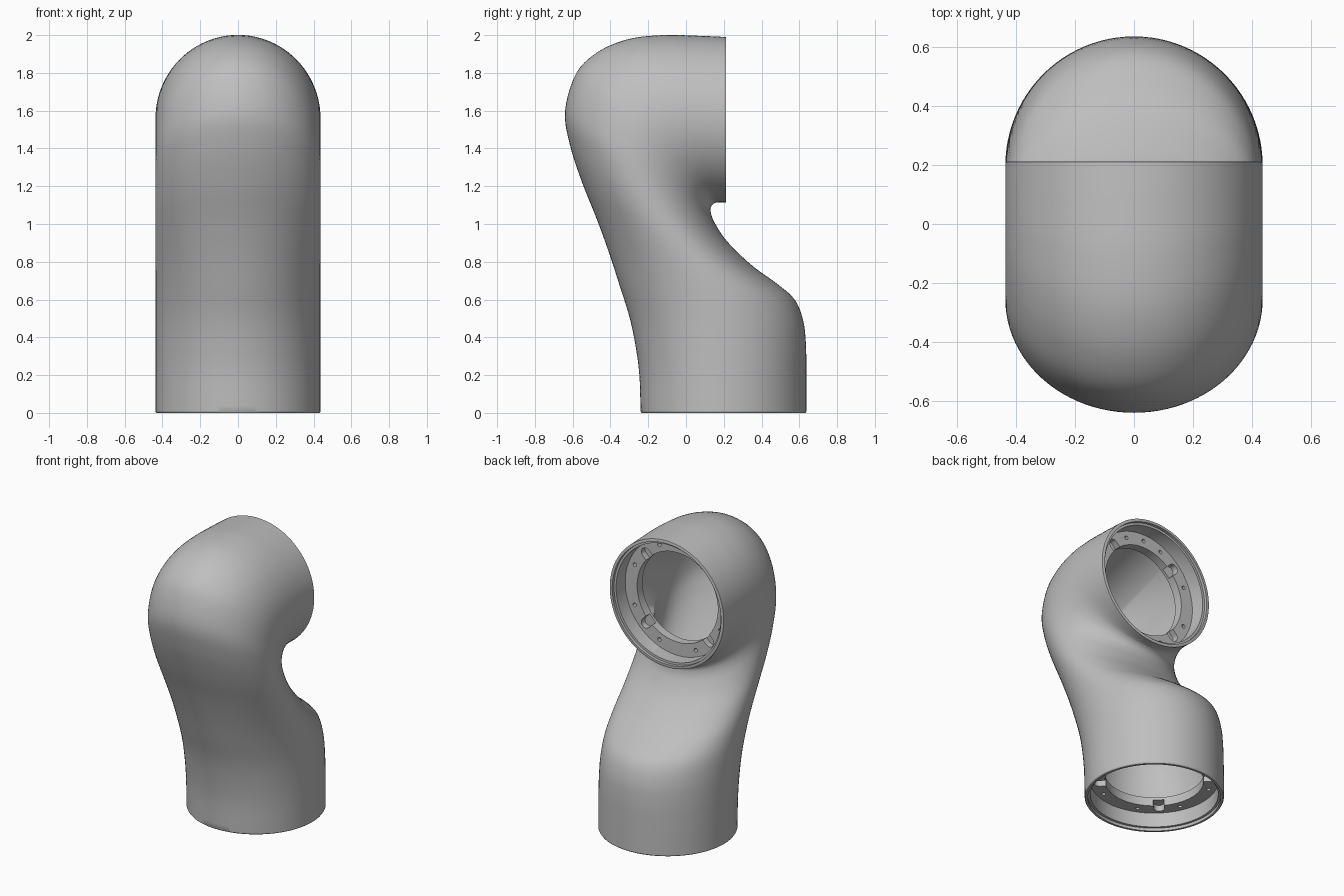
import bpy
import bmesh
from math import pi, sin, cos, radians
from mathutils import Vector, Matrix

cube = bpy.data.objects.get("Cube")
if cube:
    bpy.data.objects.remove(cube, do_unlink=True)

HALF_WIDTH = 0.437
SEGMENTS = 96
STEPS = 5

grey = bpy.data.materials.new("light grey")
grey.use_nodes = True
colour = (0.52, 0.52, 0.52, 1)
grey.diffuse_color = colour
grey.node_tree.nodes["Principled BSDF"].inputs["Base Color"].default_value = colour

# Stations along the link: front (y, z) and back (y, z) of each section
STATIONS = [Vector(s) for s in (
    (-.24, 0, .637, 0), (-.247, .2, .637, .2), (-.268, .36, .635, .36),
    (-.30, .51, .62, .49), (-.35, .67, .575, .6), (-.405, .84, .48, .685),
    (-.47, 1.02, .35, .78), (-.55, 1.22, .22, .905), (-.615, 1.42, .15, 1.01),
    (-.64, 1.6, .13, 1.07), (-.58, 1.8, .135, 1.095), (-.46, 1.915, .15, 1.11),
    (-.3, 1.98, .165, 1.114), (-.12, 2, .185, 1.115), (.05, 1.997, .2, 1.115),
    (.213, 1.99, .213, 1.115))]


def spline(points, steps):
    """Smooth curve passing through all stations."""
    pts = [2 * points[0] - points[1]] + points + [2 * points[-1] - points[-2]]
    out = []
    for a, b, c, d in zip(pts, pts[1:], pts[2:], pts[3:]):
        for k in range(steps):
            t = k / steps
            out.append(0.5 * (2 * b + (c - a) * t + (2 * a - 5 * b + 4 * c - d) * t * t
                              + (3 * b - a - 3 * c + d) * t ** 3))
    return out + [points[-1]]


def section(bm, s, inset=0.0, shift=(0, 0, 0)):
    """Elliptical ring spanning the front and back points of a station."""
    front, back = Vector((0, s[0], s[1])), Vector((0, s[2], s[3]))
    centre, axis = (front + back) / 2 + Vector(shift), (back - front) / 2
    u = axis.normalized() * (axis.length - inset)
    return [bm.verts.new(centre + u * cos(a) + Vector(((HALF_WIDTH - inset) * sin(a), 0, 0)))
            for a in (2 * pi * i / SEGMENTS for i in range(SEGMENTS))]


def end_socket(bm, s, inward):
    """Rings of the rim, its stepped lip and the recess wall."""
    profile = ((.005, 0), (.02, 0), (.02, .02), (.036, .02), (.036, .16))
    return [section(bm, s, inset, Vector(inward) * depth) for inset, depth in profile]


def make_object(name, bm):
    bmesh.ops.recalc_face_normals(bm, faces=bm.faces)
    mesh = bpy.data.meshes.new(name)
    bm.to_mesh(mesh)
    bm.free()
    mesh.materials.append(grey)
    obj = bpy.data.objects.new(name, mesh)
    bpy.context.collection.objects.link(obj)
    return obj


def activate(obj):
    bpy.ops.object.select_all(action='DESELECT')
    obj.select_set(True)
    bpy.context.view_layer.objects.active = obj


def smooth(obj):
    activate(obj)
    bpy.ops.object.shade_smooth_by_angle(angle=radians(30))


# Hollow curved link housing
bm = bmesh.new()
path = spline(STATIONS, STEPS)
outer = [section(bm, path[0], 0, (0, 0, .008))]
outer += [section(bm, s) for s in path[1:-1]]
outer += [section(bm, path[-1], 0, (0, -.002, 0))]
top = end_socket(bm, path[-1], (0, -1, 0))
inside = [section(bm, s, .09) for s in path[10 * STEPS:2 * STEPS - 1:-1]]
bottom = end_socket(bm, path[0], (0, 0, 1))
rings = outer + top + inside + bottom[::-1]
for r, ring in enumerate(rings):
    following = rings[(r + 1) % len(rings)]
    for i in range(SEGMENTS):
        j = (i + 1) % SEGMENTS
        bm.faces.new((ring[i], ring[j], following[j], following[i]))
smooth(make_object("link_housing", bm))


def prism(bm, outline, low, high):
    """Closed upright prism over a flat outline."""
    base = bm.faces.new([bm.verts.new((x, y, low)) for x, y in outline])
    moved = bmesh.ops.extrude_face_region(bm, geom=[base])["geom"]
    bmesh.ops.translate(bm, vec=(0, 0, high - low),
                        verts=[v for v in moved if isinstance(v, bmesh.types.BMVert)])


def circle(radius, count, x=0.0, y=0.0):
    return [(x + radius * cos(2 * pi * i / count), y + radius * sin(2 * pi * i / count))
            for i in range(count)]


def turned(outline, angle):
    return [(x * cos(angle) - y * sin(angle), x * sin(angle) + y * cos(angle))
            for x, y in outline]


def flange(name, matrix):
    """Mounting ring with bolt holes and four rounded slots."""
    bm = bmesh.new()
    prism(bm, circle(.408, SEGMENTS), -.06, 0)
    plate = make_object(name, bm)
    cut = bmesh.new()
    prism(cut, circle(.31, SEGMENTS), -.1, .1)
    bolts = [radians(90 * q + s * 23) for q in range(4) for s in (-1, 1)] + [-pi / 2]
    for a in bolts:
        prism(cut, circle(.013, 16, .357 * cos(a), .357 * sin(a)), -.04, .1)
    bore = make_object("flange_bore_cutter", cut)
    cut = bmesh.new()
    arc = [(.345 + .034 * cos(a), .034 * sin(a)) for a in
           (-pi / 2 + pi * i / 12 for i in range(13))]
    for q in range(4):
        prism(cut, turned([(.28, -.034)] + arc + [(.28, .034)], pi / 4 + q * pi / 2), -.042, .1)
    slots = make_object("flange_slot_cutter", cut)
    for cutter in (bore, slots):
        cutter.hide_render = True
        mod = plate.modifiers.new("cut", 'BOOLEAN')
        mod.operation, mod.solver, mod.object = 'DIFFERENCE', 'EXACT', cutter
        activate(plate)
        bpy.ops.object.modifier_apply(modifier=mod.name)
        bpy.data.objects.remove(cutter, do_unlink=True)
    plate.data.transform(matrix)
    smooth(plate)


# Mounting flanges set back inside each opening
flange("upper_flange", Matrix.Translation((0, .093, 1.5525)) @ Matrix.Rotation(-pi / 2, 4, 'X'))
flange("lower_flange", Matrix.Translation((0, .1985, .12)) @ Matrix.Rotation(pi, 4, 'X'))
